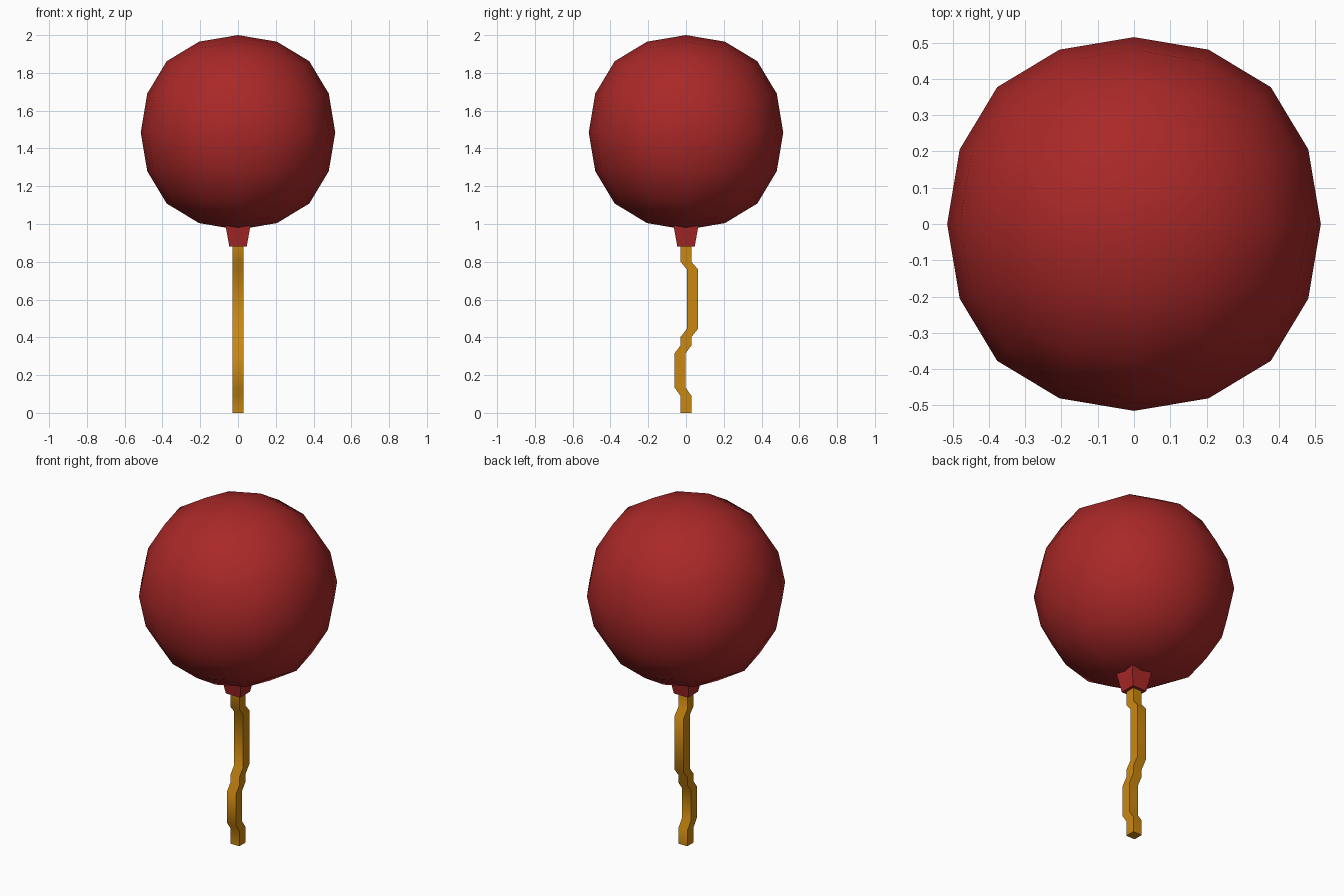
import bpy
import bmesh
from math import radians

default = bpy.data.objects.get("Cube")
if default:
    bpy.data.objects.remove(default, do_unlink=True)


def make_material(name, colour):
    mat = bpy.data.materials.new(name)
    mat.use_nodes = True
    mat.diffuse_color = colour
    mat.node_tree.nodes["Principled BSDF"].inputs["Base Color"].default_value = colour
    return mat


def make_object(name, bm, mat):
    bmesh.ops.recalc_face_normals(bm, faces=bm.faces)
    mesh = bpy.data.meshes.new(name)
    bm.to_mesh(mesh)
    bm.free()
    mesh.materials.append(mat)
    obj = bpy.data.objects.new(name, mesh)
    bpy.context.collection.objects.link(obj)
    return obj


def smooth(obj, angle):
    bpy.ops.object.select_all(action='DESELECT')
    obj.select_set(True)
    bpy.context.view_layer.objects.active = obj
    bpy.ops.object.shade_smooth_by_angle(angle=radians(angle))


def square_loft(name, sections, mat):
    """Join horizontal square sections (y, z, half width) into a closed solid."""
    bm = bmesh.new()
    rings = [[bm.verts.new((sx * h, y + sy * h, z))
              for sx, sy in ((-1, -1), (1, -1), (1, 1), (-1, 1))]
             for y, z, h in sections]
    for low, high in zip(rings, rings[1:]):
        for i in range(4):
            j = (i + 1) % 4
            bm.faces.new((low[i], low[j], high[j], high[i]))
    bm.faces.new(rings[0])
    bm.faces.new(rings[-1])
    return make_object(name, bm, mat)


red = make_material("balloon red", (0.40, 0.021, 0.021, 1))
gold = make_material("string gold", (0.60, 0.245, 0.005, 1))

# Balloon: a cube rounded by subdivision, scaled to its finished radius
RADIUS = 0.515
bm = bmesh.new()
bmesh.ops.create_cube(bm, size=2)
balloon = make_object("balloon", bm, red)
subsurf = balloon.modifiers.new("Rounding", 'SUBSURF')
subsurf.levels = subsurf.render_levels = 2
subsurf.use_limit_surface = False
bpy.context.view_layer.objects.active = balloon
balloon.select_set(True)
bpy.ops.object.modifier_apply(modifier=subsurf.name)
factor = RADIUS / max(v.co.z for v in balloon.data.vertices)
for v in balloon.data.vertices:
    v.co *= factor
balloon.location.z = 2 - RADIUS
smooth(balloon, 60)

# Knot: tapered square neck under the balloon
square_loft("knot", [(0, 0.88, 0.046), (0, 1.02, 0.071)], red)

# String: square cord kinking back and forth
bends = [(0, 0), (0, 0.09), (-0.032, 0.135), (-0.032, 0.315), (0, 0.357),
         (0, 0.402), (0.034, 0.445), (0.034, 0.76), (0, 0.80), (0, 0.90)]
string = square_loft("string", [(y, z, 0.029) for y, z in bends], gold)
smooth(string, 50)
